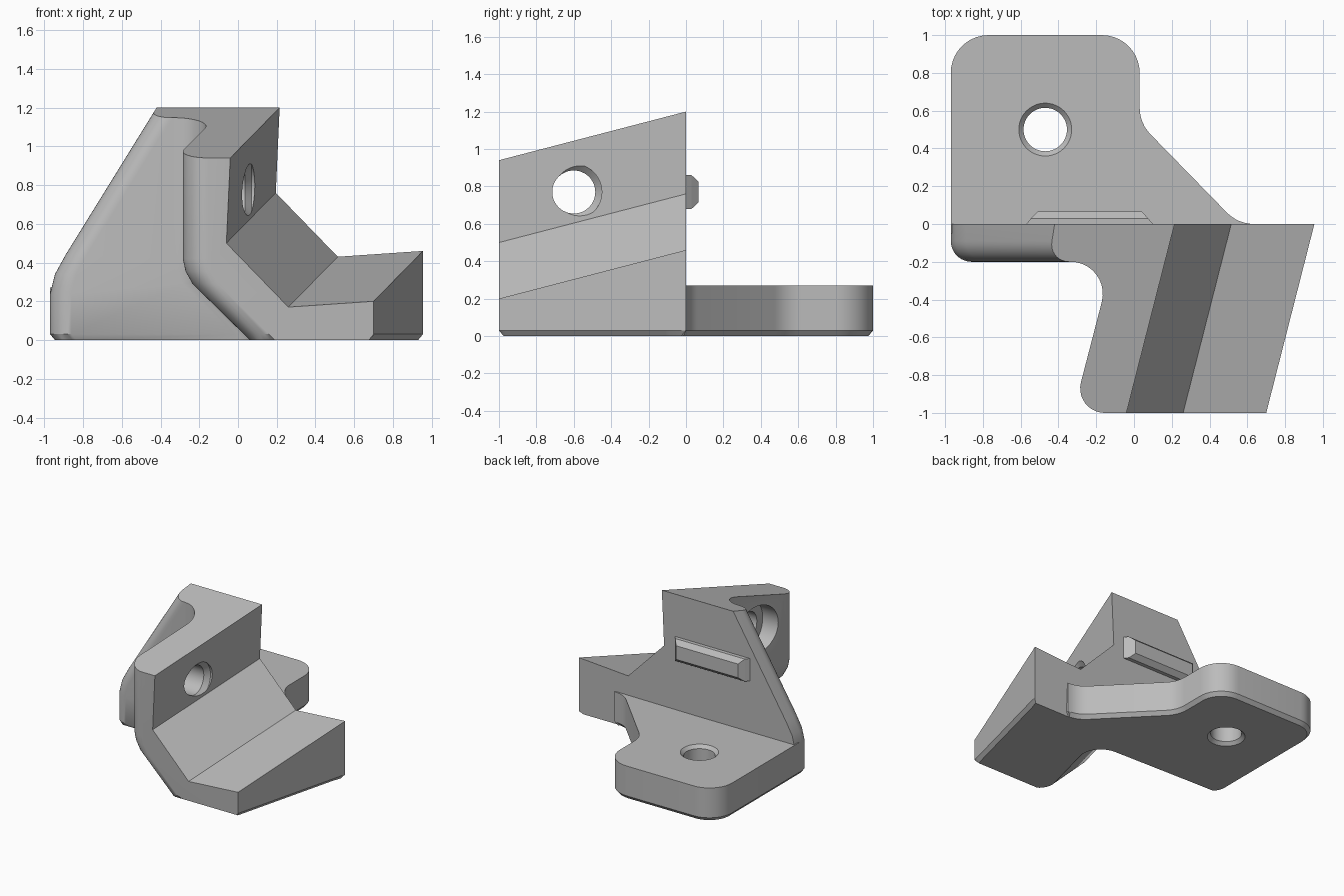
import bpy, bmesh
from math import cos, sin, sqrt, radians, tau
from mathutils import Vector

cube = bpy.data.objects.get("Cube")
if cube:
    bpy.data.objects.remove(cube)

grey = bpy.data.materials.new("plain_grey")
grey.use_nodes = True
grey.diffuse_color = (0.5, 0.5, 0.5, 1)
grey.node_tree.nodes["Principled BSDF"].inputs["Base Color"].default_value = (0.5, 0.5, 0.5, 1)


def loft(name, sections):
    """Skin a run of matching closed sections and cap both ends."""
    bm = bmesh.new()
    rings = [[bm.verts.new(p) for p in s] for s in sections]
    for a, b in zip(rings, rings[1:]):
        for i in range(len(a)):
            j = (i + 1) % len(a)
            bm.faces.new((a[i], a[j], b[j], b[i]))
    bm.faces.new(rings[0])
    bm.faces.new(rings[-1])
    bmesh.ops.remove_doubles(bm, verts=bm.verts, dist=0.0005)
    bmesh.ops.recalc_face_normals(bm, faces=bm.faces)
    mesh = bpy.data.meshes.new(name)
    bm.to_mesh(mesh)
    bm.free()
    mesh.materials.append(grey)
    obj = bpy.data.objects.new(name, mesh)
    bpy.context.collection.objects.link(obj)
    return obj


def activate(obj):
    bpy.ops.object.select_all(action="DESELECT")
    obj.select_set(True)
    bpy.context.view_layer.objects.active = obj


def drill(obj, centre, axis, profile):
    """Cut a revolved (radius, distance along axis) profile out of a part."""
    turn = Vector(axis).to_track_quat("Z", "Y")
    rings = [[Vector(centre) + turn @ Vector((r * cos(k * tau / 48), r * sin(k * tau / 48), h))
              for k in range(48)] for r, h in profile]
    cutter = loft("hole_cutter", rings)
    cutter.hide_render = True
    mod = obj.modifiers.new("hole", "BOOLEAN")
    mod.operation, mod.solver, mod.object = "DIFFERENCE", "EXACT", cutter
    activate(obj)
    bpy.ops.object.modifier_apply(modifier=mod.name)
    bpy.data.objects.remove(cutter)


def smooth(obj):
    activate(obj)
    bpy.ops.object.shade_smooth_by_angle(angle=radians(28))


def arc(cx, cy, r, a0, a1, n=10):
    angles = [radians(a0 + (a1 - a0) * i / n) for i in range(n + 1)]
    return [(cx + r * cos(a), cy + r * sin(a)) for a in angles]


CH = 0.025  # bottom chamfer


def section(y, outer, y_floor):
    """Cross-section of the bracket at depth y; the V seat rises to the back."""
    dx, dz = 0.255 * (y + 1), 0.26 * (y + 1)
    pts = [(x, y, z) for x, z in outer]
    pts[-1] = (outer[-1][0], y_floor, 0)
    pts += [(0.70 - CH + dx, min(max(y, -1 + CH), -CH), 0), (0.70 + dx, y, 0.03)]
    seat = [(0.70, 0.20), (0.26, 0.17), (-0.06, 0.50), (-0.04, 0.94)]
    return pts + [(x + dx, y, z + dz) for x, z in seat]


def top(y):
    return 1.2 + 0.26 * y


# Arm: rounded front edge, slanted wall, then a fillet into the upright plate
sections = []
for left, y in arc(-0.155, -0.87, 0.13, 270, 165.7) + arc(-0.335, -0.37, 0.17, -14.3, 90):
    wall = [(0, top(y)), (0, 0.42), (0.014, 0.355), (0.05, 0.29), (0.315, 0.03), (0.345, 0)]
    sections.append(section(y, [(left + x, z) for x, z in wall], max(y, -1 + CH)))

# Upright plate: sloping left side with a rounded front edge
R = 0.11
for inset, y in [(R - R * cos(radians(a)), R - 0.2 - R * sin(radians(a)))
                 for a in range(90, -1, -10)] + [(0, 0)]:
    edge = [(-0.42 - (1.2 - top(y)) / 1.62, top(y)), (-0.89, 0.44), (-0.945, 0.34),
            (-0.97, 0.24), (-0.97, 0.03), (-0.97 + CH, 0)]
    sections.append(section(y, [(x + inset, z) for x, z in edge],
                            min(max(y, -0.2 + CH), -CH)))
bracket = loft("angled_bracket", sections)

# Cross hole with a wide recess on the outer side
drill(bracket, (0, -0.6, 0.77), (1, 0, 0),
      [(0.19, -0.6), (0.19, -0.13), (0.115, -0.13), (0.115, 0.035), (0.15, 0.07), (0.15, 0.12)])
smooth(bracket)

# Base plate with rounded corners and a diagonal flank
outline = [(-0.97, -0.05)] + arc(-0.77, 0.8, 0.2, 180, 90) + arc(-0.17, 0.8, 0.2, 90, 0)
outline += arc(0.23, 0.615, 0.2, 180, 225, 6) + arc(0.635, 0.2, 0.2, 225, 270, 6)
outline += [(0.635, -0.05)]


def inset_outline(points, d):
    result = []
    for i, p in enumerate(points):
        if i in (0, len(points) - 1):
            result.append((p[0] + (d if i == 0 else -d), p[1]))
            continue
        t = Vector(points[i + 1]) - Vector(points[i - 1])
        t.normalize()
        result.append((p[0] + t.y * d, p[1] - t.x * d))
    return result


base = loft("base_plate", [[(x, y, 0) for x, y in inset_outline(outline, CH)],
                           [(x, y, 0.03) for x, y in outline],
                           [(x, y, 0.27) for x, y in outline]])
drill(base, (-0.47, 0.5, 0), (0, 0, 1),
      [(0.14, -0.1), (0.14, 0), (0.115, 0.025), (0.115, 0.245), (0.14, 0.27), (0.14, 0.4)])
smooth(base)


# Locating key on the back face
def key_ring(y, x0, x1, z0, z1):
    return [(x0, y, z0), (x1, y, z0), (x1, y, z1), (x0, y, z1)]


loft("back_key", [key_ring(-0.02, -0.57, 0.10, 0.68, 0.86),
                  key_ring(0, -0.57, 0.10, 0.68, 0.86),
                  key_ring(0.03, -0.545, 0.075, 0.68, 0.86),
                  key_ring(0.067, -0.51, 0.04, 0.715, 0.825)])
